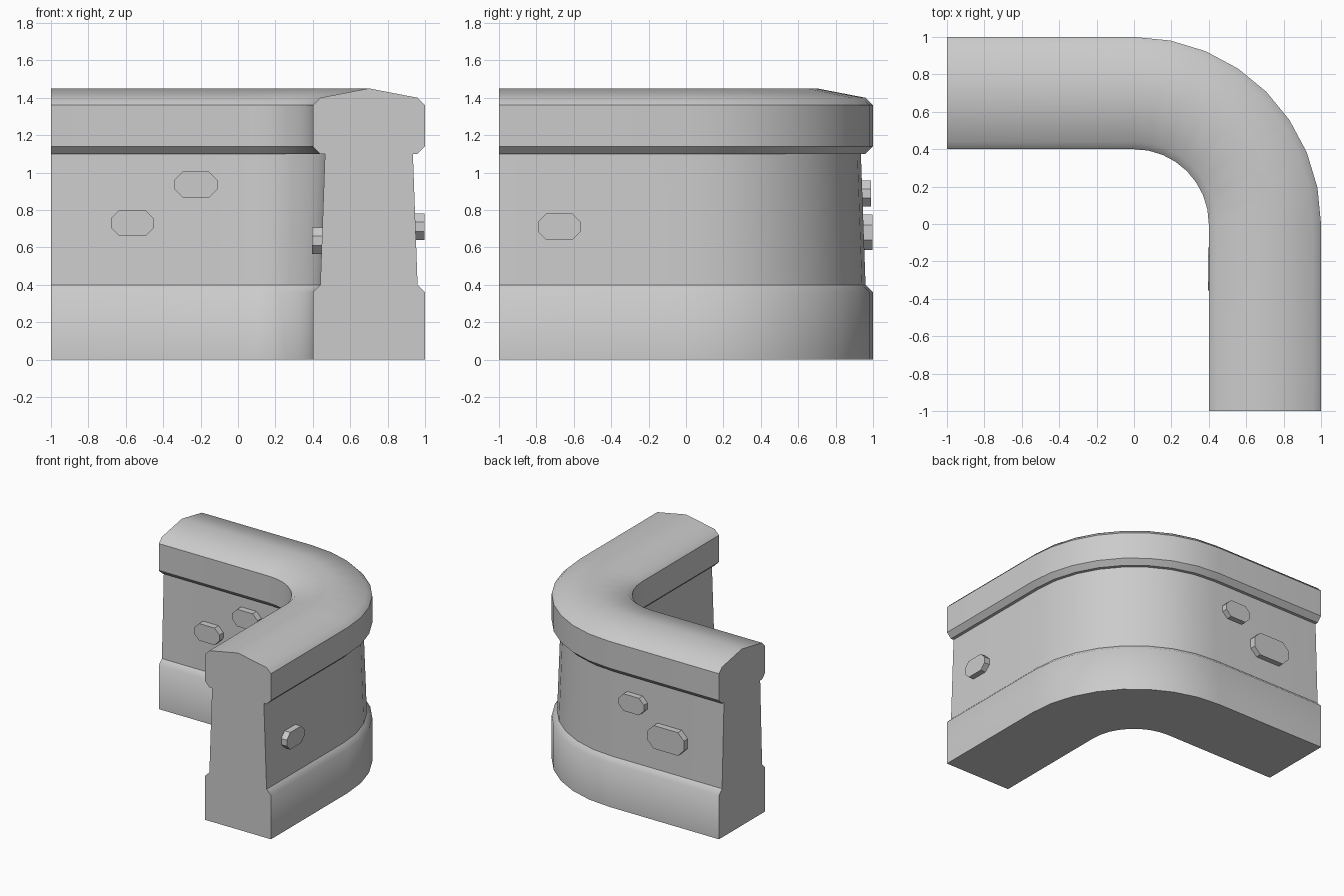
import bpy, bmesh, math
from mathutils import Vector

if "Cube" in bpy.data.objects:
    bpy.data.objects.remove(bpy.data.objects["Cube"])

# Wall cross-section: (radius from bend centre, height, sharp edge along sweep)
outer = [(1.0, 0, True), (1.0, 0.36, False), (0.96, 0.40, True), (0.935, 1.10, True),
         (0.96, 1.10, True), (1.0, 1.14, True), (1.0, 1.36, True), (0.96, 1.40, False)]
inner = [(1.4 - r, z, s) for r, z, s in reversed(outer)]
profile = outer + [(0.7, 1.45, False)] + inner
BEND_STEPS = 8


def finish(bm, name):
    bmesh.ops.recalc_face_normals(bm, faces=bm.faces[:])
    me = bpy.data.meshes.new(name)
    bm.to_mesh(me)
    bm.free()
    ob = bpy.data.objects.new(name, me)
    bpy.context.collection.objects.link(ob)
    return ob


def make_wall():
    # Stations: back-left end, quarter bend, front-right end
    stations = [(-1, math.pi / 2)]
    stations += [(0, math.pi / 2 * (1 - i / BEND_STEPS)) for i in range(BEND_STEPS + 1)]
    stations += [(1, 0)]
    bm = bmesh.new()
    rings = []
    for end, a in stations:
        dx = -1 if end == -1 else 0
        dy = -1 if end == 1 else 0
        rings.append([bm.verts.new((r * math.cos(a) + dx, r * math.sin(a) + dy, z))
                      for r, z, _ in profile])
    n = len(profile)
    for a, b in zip(rings, rings[1:]):
        for i in range(n):
            j = (i + 1) % n
            bm.faces.new((a[i], a[j], b[j], b[i])).smooth = True
        for i in range(n):
            if profile[i][2]:
                bm.edges.get((a[i], b[i])).smooth = False
    # Flat end caps
    for ring in (rings[0], rings[-1]):
        f = bm.faces.new(ring)
        for e in f.edges:
            e.smooth = False
    return finish(bm, "curved_wall")


def make_stone(name, axis, along, z, width, height, r0, r1, cut=0.045):
    # Octagonal block standing out from a straight wall face
    w, h = width / 2, height / 2
    pts = [(-w, -h + cut), (-w + cut, -h), (w - cut, -h), (w, -h + cut),
           (w, h - cut), (w - cut, h), (-w + cut, h), (-w, h - cut)]
    bm = bmesh.new()

    def place(u, v, r):
        return Vector((r, along + u, z + v)) if axis == 'X' else Vector((along + u, r, z + v))
    loops = [[bm.verts.new(place(u, v, r)) for u, v in pts] for r in (r0, r1)]
    for loop in loops:
        bm.faces.new(loop)
    for i in range(8):
        j = (i + 1) % 8
        bm.faces.new((loops[0][i], loops[0][j], loops[1][j], loops[1][i]))
    return finish(bm, name)


make_wall()

# Raised stones on both arms
make_stone("inner_stone_low", 'Y', -0.565, 0.73, 0.23, 0.14, 0.50, 0.402)
make_stone("inner_stone_high", 'Y', -0.225, 0.935, 0.23, 0.14, 0.50, 0.41)
make_stone("inner_stone_side", 'X', -0.24, 0.635, 0.23, 0.14, 0.50, 0.396)
make_stone("outer_stone_side", 'X', -0.677, 0.71, 0.23, 0.14, 0.90, 0.998)
make_stone("outer_stone_large", 'Y', -0.515, 0.68, 0.33, 0.19, 0.90, 0.998, 0.055)
make_stone("outer_stone_small", 'Y', -0.195, 0.888, 0.23, 0.14, 0.90, 0.99)
